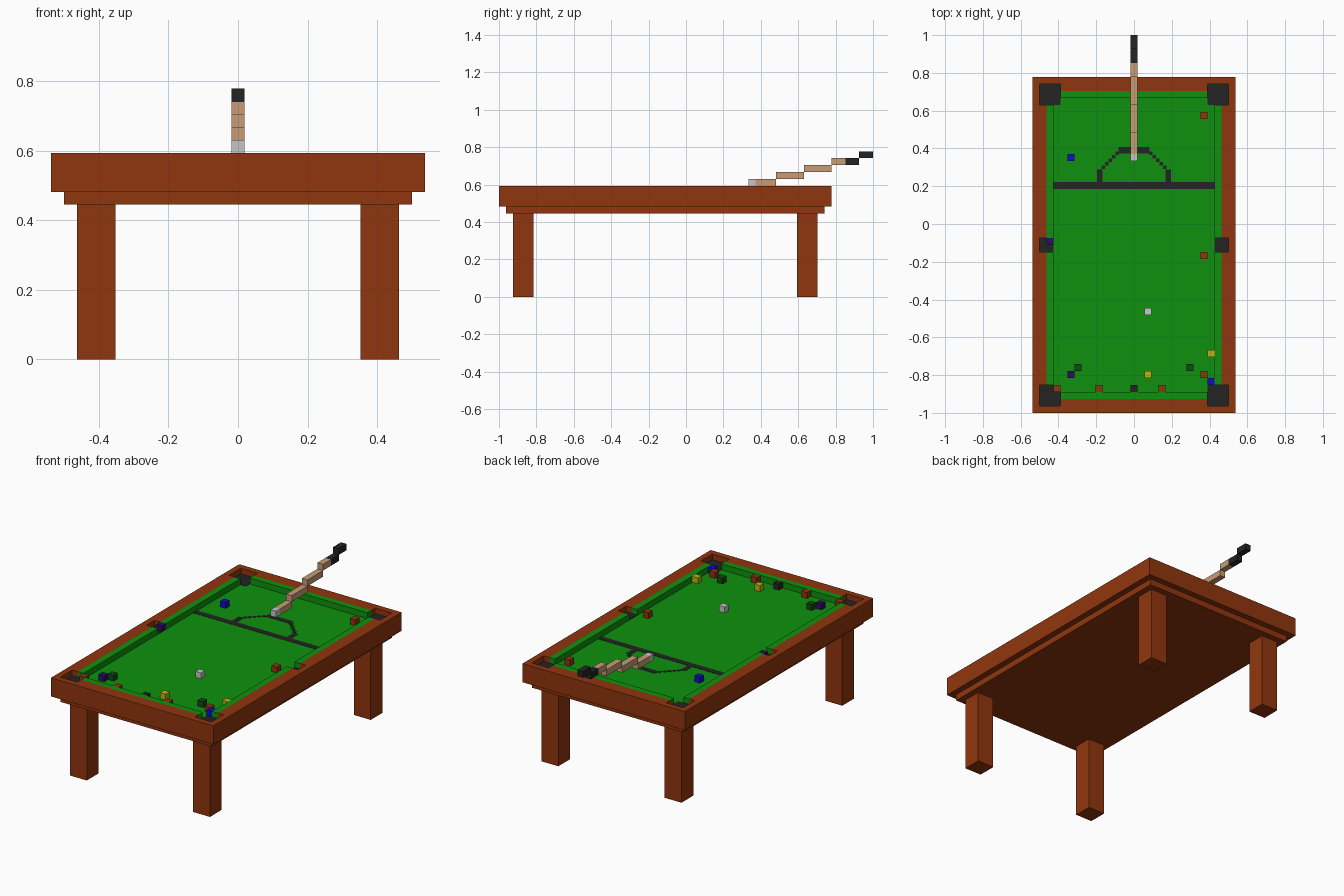
import bpy
import bmesh

if "Cube" in bpy.data.objects:
    bpy.data.objects.remove(bpy.data.objects["Cube"])

U = 2 / 54  # one block; x counts from the centre, y from the front edge


def srgb(r, g, b):
    lin = [((c / 255 + 0.055) / 1.055) ** 2.4 if c > 10 else c / 255 / 12.92 for c in (r, g, b)]
    return (*lin, 1)


COLOURS = {
    "brown_wood": (144, 54, 14), "green_cloth": (14, 145, 14), "black": (36, 36, 36),
    "white": (198, 198, 198), "tan_wood": (200, 156, 118), "blue": (14, 14, 200),
    "purple": (44, 14, 100), "dark_green": (18, 72, 18), "yellow": (190, 180, 18),
}
MATS = {}
for name, rgb in COLOURS.items():
    MATS[name] = bpy.data.materials.new(name)
    MATS[name].diffuse_color = srgb(*rgb)


def boxes(name, colour, spans):
    """One object made of boxes (x0, x1, y0, y1, z0, z1) in block units."""
    bm = bmesh.new()
    for x0, x1, y0, y1, z0, z1 in spans:
        verts = bmesh.ops.create_cube(bm, size=1)["verts"]
        for v in verts:
            v.co = ((x1 if v.co.x > 0 else x0) * U,
                    (y1 if v.co.y > 0 else y0) * U - 1,
                    (z1 if v.co.z > 0 else z0) * U)
    mesh = bpy.data.meshes.new(name)
    bm.to_mesh(mesh)
    bm.free()
    mesh.materials.append(MATS[colour])
    obj = bpy.data.objects.new(name, mesh)
    bpy.context.collection.objects.link(obj)
    return obj


def both_sides(spans):
    """Add the copy mirrored in x."""
    return spans + [(-b, -a, *rest) for a, b, *rest in spans]


# Legs, under-frame and body
boxes("legs", "brown_wood", both_sides([(9.5, 12.5, y, y + 3, 0, 12) for y in (2, 43)]))
boxes("under_frame", "brown_wood", [(-13.5, 13.5, 1, 47, 12, 13)])
boxes("table_body", "brown_wood", [(-14.5, 14.5, 0, 48, 13, 15)])

# Wooden rails, leaving gaps for the pockets
boxes("side_rails", "brown_wood", both_sides([
    (13.5, 14.5, 0, 48, 15, 16),
    (12.5, 13.5, 4, 23, 15, 16),
    (12.5, 13.5, 25, 44, 15, 16)]))
boxes("end_rails", "brown_wood", [
    (-13.5, 13.5, 0, 1, 15, 16), (-10.5, 10.5, 1, 2, 15, 16),
    (-13.5, 13.5, 47, 48, 15, 16), (-10.5, 10.5, 46, 47, 15, 16)])

# Cloth bed and cushions
boxes("cloth_bed", "green_cloth", [(-12.5, 12.5, 2, 46, 15, 15.04)])
boxes("side_cushions", "green_cloth", both_sides([
    (11.5, 12.5, 4, 23, 15, 16), (11.5, 12.5, 25, 44, 15, 16)]))
boxes("end_cushions", "green_cloth", [
    (-10.5, 10.5, 2, 3, 15, 16), (-10.5, 10.5, 45, 46, 15, 16)])

# Pocket floors
boxes("pockets", "black", both_sides([
    (10.5, 13.5, 1, 4, 15, 15.1), (10.5, 13.5, 44, 47, 15, 15.1),
    (11.5, 13.5, 23, 25, 15, 15.1)]))

# Marked line and half ring on the cloth
boxes("cross_line", "black", [(-11.5, 11.5, 32, 33, 15, 15.08)])
arc = [(4.5, 5.3, 33, 34.8, 15, 15.08)]
for i in range(5):
    cx, cy = 4.4 - i * 0.5, 35.1 + i * 0.5
    arc.append((cx - 0.25, cx + 0.25, cy - 0.25, cy + 0.25, 15, 15.08))
boxes("half_ring", "black", both_sides(arc) + [(-2.2, 2.2, 37.1, 38, 15, 15.08)])

# Balls: block column and row on the cloth
BALLS = {
    "brown_wood": [(10, 42), (10, 22), (10, 5), (-11, 3), (-5, 3), (4, 3)],
    "blue": [(-9, 36), (11, 4)],
    "purple": [(-12, 24), (-9, 5)],
    "yellow": [(11, 8), (2, 5)],
    "dark_green": [(-8, 6), (8, 6)],
    "black": [(0, 3)],
    "white": [(2, 14)],
}
for colour, cells in BALLS.items():
    boxes("balls_" + colour, colour,
          [(x - 0.5, x + 0.5, y, y + 1, 15, 15.99) for x, y in cells])


# Stepped cue stick rising to the back
def cue(name, colour, runs):
    boxes(name, colour, [(-0.5, 0.5, a, b, z, z + 1) for a, b, z in runs])


cue("cue_tip", "white", [(36, 37, 16)])
cue("cue_shaft", "tan_wood", [(37, 40, 16), (40, 44, 17), (44, 48, 18), (48, 50, 19)])
cue("cue_grip", "black", [(50, 52, 19), (52, 54, 20)])

for m in bpy.data.materials:
    if m.users and not m.is_grease_pencil:
        m.use_nodes = True
        m.node_tree.nodes["Principled BSDF"].inputs["Base Color"].default_value = m.diffuse_color
